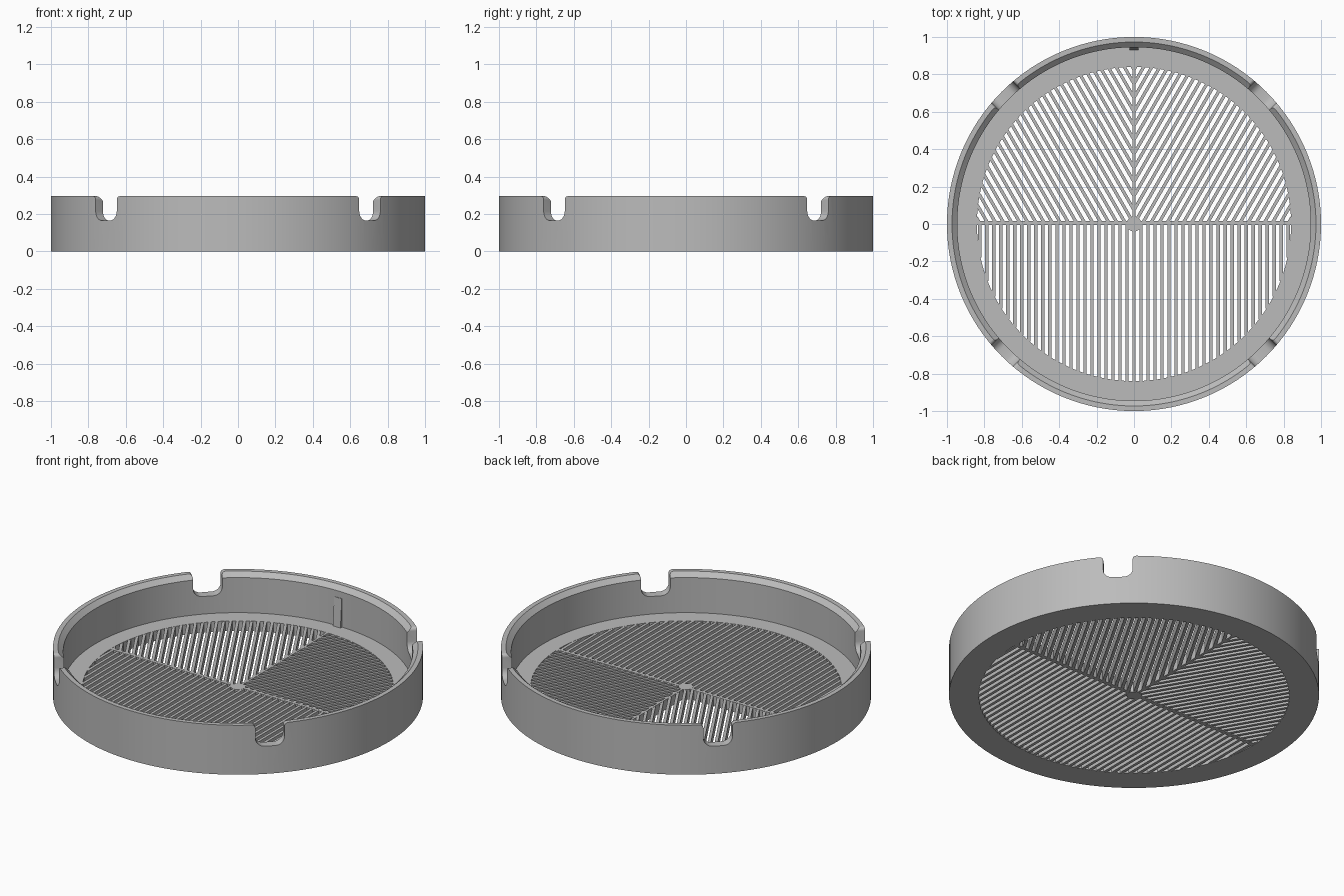
import bpy, bmesh, math
from mathutils import Vector

cube = bpy.data.objects.get("Cube")
if cube:
    bpy.data.objects.remove(cube)

grey = bpy.data.materials.new("plain grey")
grey.use_nodes = True
grey.diffuse_color = (0.5, 0.5, 0.5, 1)
grey.node_tree.nodes["Principled BSDF"].inputs["Base Color"].default_value = grey.diffuse_color

HEIGHT, FLOOR = 0.295, 0.06
WALL, HOLE = 0.945, 0.84
PITCH, SLAT = 0.0375, 0.017


def finish(bm, name):
    bmesh.ops.recalc_face_normals(bm, faces=bm.faces)
    mesh = bpy.data.meshes.new(name)
    bm.to_mesh(mesh)
    bm.free()
    mesh.materials.append(grey)
    ob = bpy.data.objects.new(name, mesh)
    bpy.context.collection.objects.link(ob)
    return ob


def lathe(name, profile, steps=128):
    """Revolve a closed (radius, z) profile around the z axis."""
    bm = bmesh.new()
    rings = []
    for i in range(steps):
        a = math.tau * i / steps
        rings.append([bm.verts.new((r * math.cos(a), r * math.sin(a), z)) for r, z in profile])
    n = len(profile)
    for i in range(steps):
        here, there = rings[i], rings[(i + 1) % steps]
        for j in range(n):
            k = (j + 1) % n
            bm.faces.new((here[j], there[j], there[k], here[k]))
    return finish(bm, name)


def prism(bm, points, offset):
    """Extrude a flat outline by an offset vector."""
    face = bm.faces.new([bm.verts.new(p) for p in points])
    new = bmesh.ops.extrude_face_region(bm, geom=[face])["geom"]
    bmesh.ops.translate(bm, vec=offset, verts=[v for v in new if isinstance(v, bmesh.types.BMVert)])


def bar(bm, start, end, width, top=FLOOR - 0.001):
    """Add a flat bar running between two plan points."""
    a, b = Vector(start), Vector(end)
    if (b - a).length < 0.01:
        return
    d = (b - a).normalized()
    side = Vector((-d.y, d.x)) * width / 2
    prism(bm, [(*p, 0.001) for p in (a - side, b - side, b + side, a + side)], (0, 0, top - 0.001))


def arc(cx, cz, r, start, end, steps=6):
    angles = [math.radians(start + (end - start) * i / steps) for i in range(steps + 1)]
    return [(cx + r * math.cos(a), cz + r * math.sin(a)) for a in angles]


# Round tray wall with chamfered rim and a wide flange
tray = lathe("tray_wall", [(1, 0), (1, HEIGHT), (0.973, HEIGHT), (WALL, HEIGHT - 0.026),
                           (WALL, FLOOR), (HOLE, FLOOR), (HOLE, 0)])

# Four rounded notches in the rim, with eased top corners
half, base, fillet, ease = 0.08, 0.165, 0.05, 0.02
right = arc(half - fillet, base + fillet, fillet, -90, 0)
right += arc(half + ease, HEIGHT - ease, ease, 180, 90)
right.append((half + ease, HEIGHT + 0.1))
outline = right + [(-x, z) for x, z in reversed(right)]
bm = bmesh.new()
for q in range(4):
    a = math.radians(45 + 90 * q)
    out, tan = Vector((math.cos(a), math.sin(a), 0)), Vector((-math.sin(a), math.cos(a), 0))
    prism(bm, [out * 0.88 + tan * x + Vector((0, 0, z)) for x, z in outline], out * 0.2)
cutter = finish(bm, "notch_cutter")
cut = tray.modifiers.new("notches", "BOOLEAN")
cut.operation, cut.solver, cut.object = "DIFFERENCE", "EXACT", cutter
bpy.context.view_layer.objects.active = tray
tray.select_set(True)
bpy.ops.object.modifier_apply(modifier=cut.name)
bpy.data.objects.remove(cutter)
bpy.ops.object.shade_smooth_by_angle(angle=math.radians(25))

# Front half of the grate: straight slats
reach = HOLE + 0.004
count = int(HOLE / PITCH)
bm = bmesh.new()
for k in range(-count, count + 1):
    x = k * PITCH
    bar(bm, (x, 0), (x, -math.sqrt(reach ** 2 - x * x)), SLAT)
finish(bm, "front_slats")

# Back quarters of the grate: slanted slats, mirrored about the spine
d, n = Vector((0.5, math.sqrt(0.75))), Vector((math.sqrt(0.75), -0.5))
for name, sign in (("back_left_slats", 1), ("back_right_slats", -1)):
    bm = bmesh.new()
    for k in range(-count, count + 1):
        s = k * PITCH
        start = s / math.sqrt(3) if s > 0 else -s * math.sqrt(3)
        end = math.sqrt(reach ** 2 - s * s)
        if end > start:
            p, q = d * start + n * s, d * end + n * s
            bar(bm, (p.x * sign, p.y), (q.x * sign, q.y), SLAT)
    finish(bm, name)

# Ribs dividing the grate, and the hub where they meet
bm = bmesh.new()
bar(bm, (-reach, 0.005), (reach, 0.005), 0.02, FLOOR)
bar(bm, (0, 0), (0, reach), 0.014, FLOOR)
finish(bm, "dividing_ribs")
bm = bmesh.new()
prism(bm, [(x, y, 0) for x, y in arc(0, 0, 0.04, 0, 345, 23)], (0, 0, FLOOR))
finish(bm, "centre_hub")

# Tapered locating key on the back of the inner wall
bm = bmesh.new()
prism(bm, [(-0.025, WALL + 0.01, FLOOR - 0.01), (-0.025, WALL - 0.016, FLOOR - 0.01),
           (-0.025, WALL - 0.003, 0.23), (-0.025, WALL + 0.01, 0.23)], (0.05, 0, 0))
finish(bm, "locating_key")
